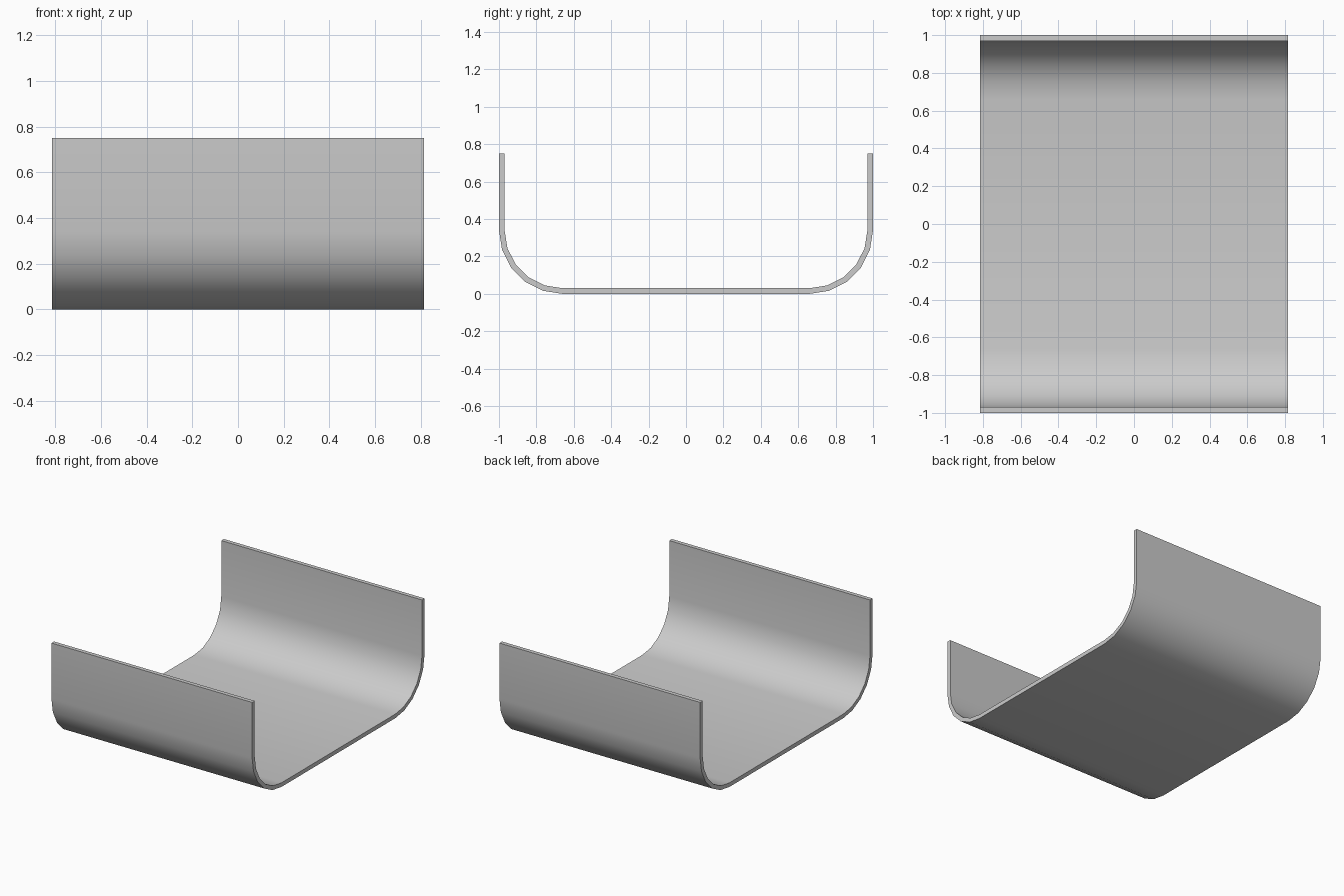
import bpy, bmesh
from math import sin, cos, radians

if "Cube" in bpy.data.objects:
    bpy.data.objects.remove(bpy.data.objects["Cube"])

HALF_X, HALF_Y, HEIGHT = 0.815, 1.0, 0.75
RADIUS, THICK, STEPS = 0.34, 0.03, 5


def half_profile(inset):
    """Right half of the U section, from the rim down to the floor."""
    r = RADIUS - inset
    cy, cz = HALF_Y - RADIUS, RADIUS
    pts = [(HALF_Y - inset, HEIGHT)]
    for i in range(STEPS + 1):
        a = radians(90 * i / STEPS)
        pts.append((cy + r * cos(a), cz - r * sin(a)))
    return pts


def full_profile(inset):
    """Mirror the half section to get the whole U."""
    half = half_profile(inset)
    return half + [(-y, z) for y, z in reversed(half)]


# Curved channel: outer and inner U strips swept along x
outer, inner = full_profile(0), full_profile(THICK)
bm = bmesh.new()
rings = []
for x in (-HALF_X, HALF_X):
    rings.append([[bm.verts.new((x, y, z)) for y, z in p] for p in (outer, inner)])
(o0, i0), (o1, i1) = rings
n = len(outer)
for k in range(n - 1):
    bm.faces.new((o0[k], o0[k + 1], o1[k + 1], o1[k]))   # outside
    bm.faces.new((i0[k], i1[k], i1[k + 1], i0[k + 1]))   # inside
    bm.faces.new((o0[k], i0[k], i0[k + 1], o0[k + 1]))   # left edge
    bm.faces.new((o1[k], o1[k + 1], i1[k + 1], i1[k]))   # right edge
# Rims
for k in (0, n - 1):
    bm.faces.new((o0[k], o1[k], i1[k], i0[k]))
bmesh.ops.recalc_face_normals(bm, faces=bm.faces)

mesh = bpy.data.meshes.new("curved_channel")
bm.to_mesh(mesh)
bm.free()
channel = bpy.data.objects.new("curved_channel", mesh)
bpy.context.collection.objects.link(channel)

# Smooth bends, crisp edges
bpy.context.view_layer.objects.active = channel
channel.select_set(True)
bpy.ops.object.shade_smooth_by_angle(angle=radians(30))
